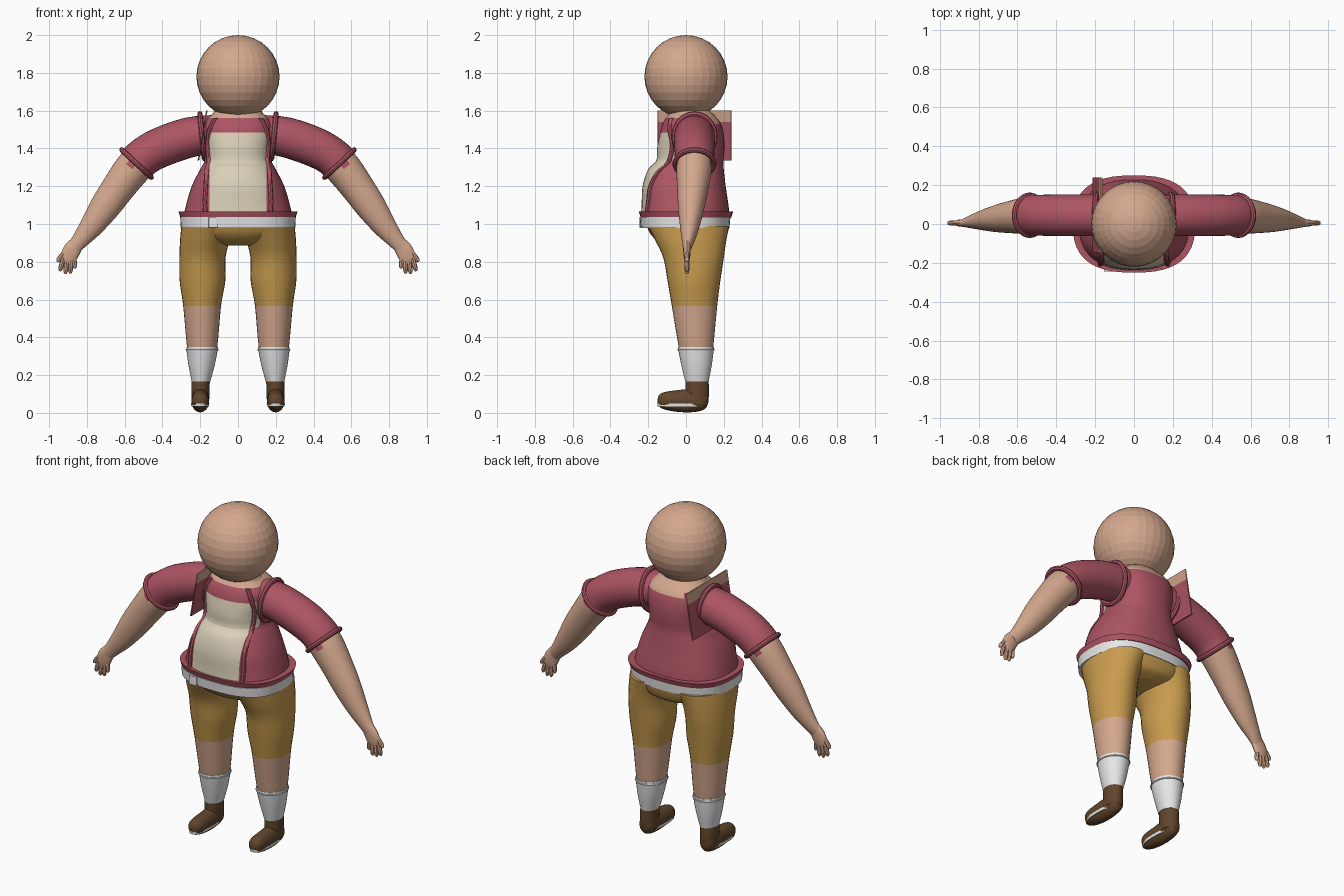
import bpy, bmesh, math
from mathutils import Vector

cube = bpy.data.objects.get("Cube")
if cube:
    bpy.data.objects.remove(cube)


def material(name, r, g, b):
    m = bpy.data.materials.new(name)
    m.use_nodes = True
    m.diffuse_color = (r, g, b, 1)
    m.node_tree.nodes["Principled BSDF"].inputs["Base Color"].default_value = (r, g, b, 1)
    return m


SKIN = material("skin", .66, .39, .27)
RED = material("dusty red", .42, .09, .125)
CREAM = material("cream", .70, .63, .48)
MUSTARD = material("mustard", .58, .33, .075)
WHITE = material("white", .8, .8, .8)
BROWN = material("shoe brown", .12, .06, .025)


def finish(ob, mats, smooth=True):
    for m in mats:
        ob.data.materials.append(m)
    if smooth:
        bpy.ops.object.select_all(action='DESELECT')
        ob.select_set(True)
        bpy.context.view_layer.objects.active = ob
        bpy.ops.object.shade_smooth_by_angle(angle=math.radians(40))
    return ob


def spline(rows, steps):
    """Catmull-Rom through rows of numbers."""
    pts = [Vector(r) for r in rows]
    out = []
    for i in range(len(pts) - 1):
        a, b, c, d = pts[max(i - 1, 0)], pts[i], pts[i + 1], pts[min(i + 2, len(pts) - 1)]
        for k in range(steps):
            t = k / steps
            out.append(b + (c - a) * (t / 2) + (a * 2 - b * 5 + c * 4 - d) * (t * t / 2)
                       + (b * 3 - a - c * 3 + d) * (t ** 3 / 2))
    return out + [pts[-1]]


def loft(name, rows, mats, axes=None, steps=4, seg=32, power=2.0, rule=None, cuts=()):
    """Skin rounded sections; each row is centre x, y, z and two radii.
    Without fixed axes, sections follow the path and the first radius is along y."""
    rows = spline(rows, steps) if steps else [Vector(r) for r in rows]
    centres = [Vector(r[:3]) for r in rows]
    bm = bmesh.new()
    rings = []
    for i, r in enumerate(rows):
        if axes:
            u, v = Vector(axes[0]), Vector(axes[1])
        else:
            t = centres[min(i + 1, len(rows) - 1)] - centres[max(i - 1, 0)]
            u = Vector((0, 1, 0))
            v = t.cross(u).normalized()
        ring = []
        for k in range(seg):
            a = math.tau * k / seg
            c, s = math.cos(a), math.sin(a)
            c = math.copysign(abs(c) ** (2 / power), c)
            s = math.copysign(abs(s) ** (2 / power), s)
            ring.append(bm.verts.new(centres[i] + u * c * r[3] + v * s * r[4]))
        rings.append(ring)
    for a, b in zip(rings, rings[1:]):
        for k in range(seg):
            n = (k + 1) % seg
            bm.faces.new((a[k], a[n], b[n], b[k]))
    bm.faces.new(rings[0])
    bm.faces.new(rings[-1])
    for co, no in cuts:
        bmesh.ops.bisect_plane(bm, geom=bm.verts[:] + bm.edges[:] + bm.faces[:], plane_co=co, plane_no=no)
    bmesh.ops.recalc_face_normals(bm, faces=bm.faces[:])
    if rule:
        for f in bm.faces:
            f.material_index = rule(f.calc_center_median())
    mesh = bpy.data.meshes.new(name)
    bm.to_mesh(mesh)
    bm.free()
    ob = bpy.data.objects.new(name, mesh)
    bpy.context.collection.objects.link(ob)
    return finish(ob, mats)


def band(name, loc, axis, rx, ry, minor, mat):
    """Rolled edge ring round an axis."""
    bpy.ops.mesh.primitive_torus_add(major_segments=32, minor_segments=8, major_radius=1,
                                     minor_radius=minor / rx, location=loc)
    ob = bpy.context.object
    ob.name = name
    ob.rotation_euler = Vector(axis).to_track_quat('Z', 'Y').to_euler()
    ob.scale = (rx, ry, rx)
    return finish(ob, [mat])


def tube(name, pts, radius, mat):
    rows = [(*p, radius, radius) for p in pts]
    return loft(name, rows, [mat], axes=((1, 0, 0), (0, 1, 0)), steps=3, seg=8)


FLAT = ((1, 0, 0), (0, 1, 0))

# head and neck
bpy.ops.mesh.primitive_uv_sphere_add(segments=32, ring_count=16, radius=.22, location=(0, 0, 1.78))
bpy.context.object.name = "head"
finish(bpy.context.object, [SKIN], False)
loft("neck", [(0, .02, 1.5, .15, .12), (0, .02, 1.57, .14, .11), (0, .01, 1.62, .11, .1)], [SKIN], FLAT)

# torso: red vest, cream front, bare nape
TORSO = [(0, -.005, 1.03, .29, .235), (0, -.005, 1.1, .275, .23), (0, -.01, 1.2, .245, .22),
         (0, 0, 1.29, .2, .2), (0, .02, 1.335, .178, .178), (0, .025, 1.4, .177, .178),
         (0, .03, 1.47, .188, .17), (0, .03, 1.54, .18, .15), (0, .025, 1.6, .11, .1)]


def torso_rule(c):
    if c.z > 1.56 or (c.z > 1.53 and c.y > .05 and c.x > -.1):
        return 2
    half = .152 if c.z < 1.335 else .17
    return 1 if c.y < 0 and abs(c.x) < half and c.z < 1.485 else 0


loft("torso", TORSO, [RED, CREAM, SKIN], FLAT, seg=48, power=2.4, rule=torso_rule,
     cuts=[((x, 0, 0), (1, 0, 0)) for x in (-.17, -.152, .152, .17)]
     + [((0, 0, z), (0, 0, 1)) for z in (1.335, 1.485, 1.53, 1.56)])


def torso_front(x, z):
    """Depth of the torso front at x, z."""
    r = min(spline(TORSO, 12), key=lambda q: abs(q[2] - z))
    return r[1] - r[4] * max(0, 1 - abs(x / r[3]) ** 2.4) ** (1 / 2.4)


# vest hem, white belt and its buckle
loft("vest_hem", [(0, 0, 1.035, .305, .24), (0, 0, 1.05, .31, .245), (0, 0, 1.066, .315, .25)],
     [RED], FLAT, steps=0, seg=48, power=2.6)
loft("belt", [(0, -.005, .98, .303, .235), (0, -.005, 1.036, .306, .24)],
     [WHITE], FLAT, steps=0, seg=48, power=2.6)
loft("buckle", [(-.13, -.237, .982, .025, .008), (-.13, -.237, 1.034, .025, .008)],
     [WHITE], FLAT, steps=0, seg=16, power=8)

# trouser seat
loft("trouser_seat", [(0, .03, .885, .06, .12), (0, .025, .91, .19, .175), (0, .015, .95, .27, .205),
                      (0, .01, 1.0, .298, .222)], [MUSTARD], FLAT, power=2.3)

# slanted neckerchief flap over the right shoulder
loft("shoulder_flap", [(-.21, .045, 1.335, .004, .195), (-.175, .045, 1.54, .004, .195),
                       (-.165, .045, 1.6, .004, .195)], [RED, SKIN], FLAT, steps=0, seg=16, power=20,
     rule=lambda c: 1 if c.z > 1.54 else 0)

for s, side in ((1, "left"), (-1, "right")):
    # vest opening trim and armhole
    tube(side + "_vest_trim", [(s * x, torso_front(x, z) - .002, z) for x, z in
         ((.172, 1.05), (.175, 1.12), (.17, 1.2), (.165, 1.28), (.155, 1.33), (.16, 1.42), (.15, 1.5), (.12, 1.56))],
         .013, RED)
    band(side + "_armhole", (s * .19, .045, 1.465), (s, 0, -.1), .108, .118, .014, RED)

    # sleeve and rolled cuff
    loft(side + "_sleeve", [(s * .1, .045, 1.478, .105, .1), (s * .25, .045, 1.46, .107, .106),
                            (s * .4, .045, 1.41, .107, .106), (s * .49, .045, 1.362, .105, .103),
                            (s * .54, .045, 1.315, .105, .103)], [RED])
    band(side + "_cuff", (s * .537, .045, 1.32), (s * .68, 0, -.73), .103, .106, .014, RED)

    # bare arm with red tabs below the cuff
    def arm_rule(c):
        along = (abs(c.x) - .537) * .68 - (c.z - 1.32) * .73
        across = (abs(c.x) - .537) * .73 + (c.z - 1.32) * .68
        return 1 if along < .045 and abs(across - .02) < .022 else 0

    loft(side + "_arm", [(s * .5, .045, 1.355, .095, .095), (s * .56, .043, 1.29, .094, .096),
                         (s * .635, .036, 1.19, .083, .088), (s * .705, .028, 1.09, .07, .08),
                         (s * .775, .02, .99, .052, .063), (s * .835, .012, .915, .034, .045),
                         (s * .87, .006, .875, .022, .038)], [SKIN, RED], seg=40, steps=5, rule=arm_rule)

    # hand
    loft(side + "_palm", [(s * .85, .006, .9, .022, .038), (s * .88, .005, .86, .02, .046),
                          (s * .9, .005, .815, .015, .042), (s * .907, .005, .795, .008, .03)],
         [SKIN], seg=16)
    for n, (ax, az, bx, bz) in enumerate(((.92, .85, .958, .80), (.925, .82, .943, .75),
                                          (.905, .81, .915, .735), (.885, .81, .888, .737),
                                          (.87, .83, .862, .765))):
        a, b = Vector((s * ax, .005, az)), Vector((s * bx, .005, bz))
        rows = [(*a.lerp(b, t), r, r) for t, r in ((0, .012), (.5, .013), (.85, .011), (1, .004))]
        loft(f"{side}_finger_{n + 1}", rows, [SKIN], seg=8, steps=2)

    # leg: mustard trouser above a bare calf
    loft(side + "_leg", [(s * .195, .057, .2, .05, .062), (s * .19, .053, .34, .079, .09),
                         (s * .19, .045, .565, .1, .12), (s * .188, .042, .7, .121, .14),
                         (s * .188, .04, .82, .122, .16), (s * .175, .026, .91, .132, .187),
                         (s * .15, .013, .99, .15, .215)], [SKIN, MUSTARD], FLAT,
         rule=lambda c: 1 if c.z > .565 else 0, cuts=[((0, 0, .565), (0, 0, 1))])

    # sock with a turned top
    loft(side + "_sock", [(s * .196, .058, .165, .049, .062), (s * .193, .056, .25, .069, .08),
                          (s * .19, .053, .335, .083, .094), (s * .19, .053, .35, .083, .094)], [WHITE], FLAT)
    band(side + "_sock_rim", (s * .19, .053, .335), (0, 0, 1), .082, .093, .005, WHITE)

    # shoe: ankle, rounded upper and pale sole edge
    loft(side + "_shoe_ankle", [(s * .199, .065, .05, .046, .052), (s * .199, .06, .11, .048, .062),
                                (s * .197, .058, .175, .048, .061)], [BROWN], FLAT)
    loft(side + "_shoe", [(s * .2, .118, .075, .012, .02), (s * .2, .1, .07, .038, .05),
                          (s * .2, .04, .066, .046, .062), (s * .2, -.04, .063, .047, .058),
                          (s * .2, -.11, .064, .044, .047), (s * .2, -.14, .064, .03, .033),
                          (s * .2, -.15, .064, .01, .012)], [BROWN], ((1, 0, 0), (0, 0, 1)))
    loft(side + "_shoe_sole", [(s * .2, -.026, .034, .047, .124), (s * .2, -.026, .05, .048, .126)],
         [WHITE], FLAT, steps=0, power=2.4)
